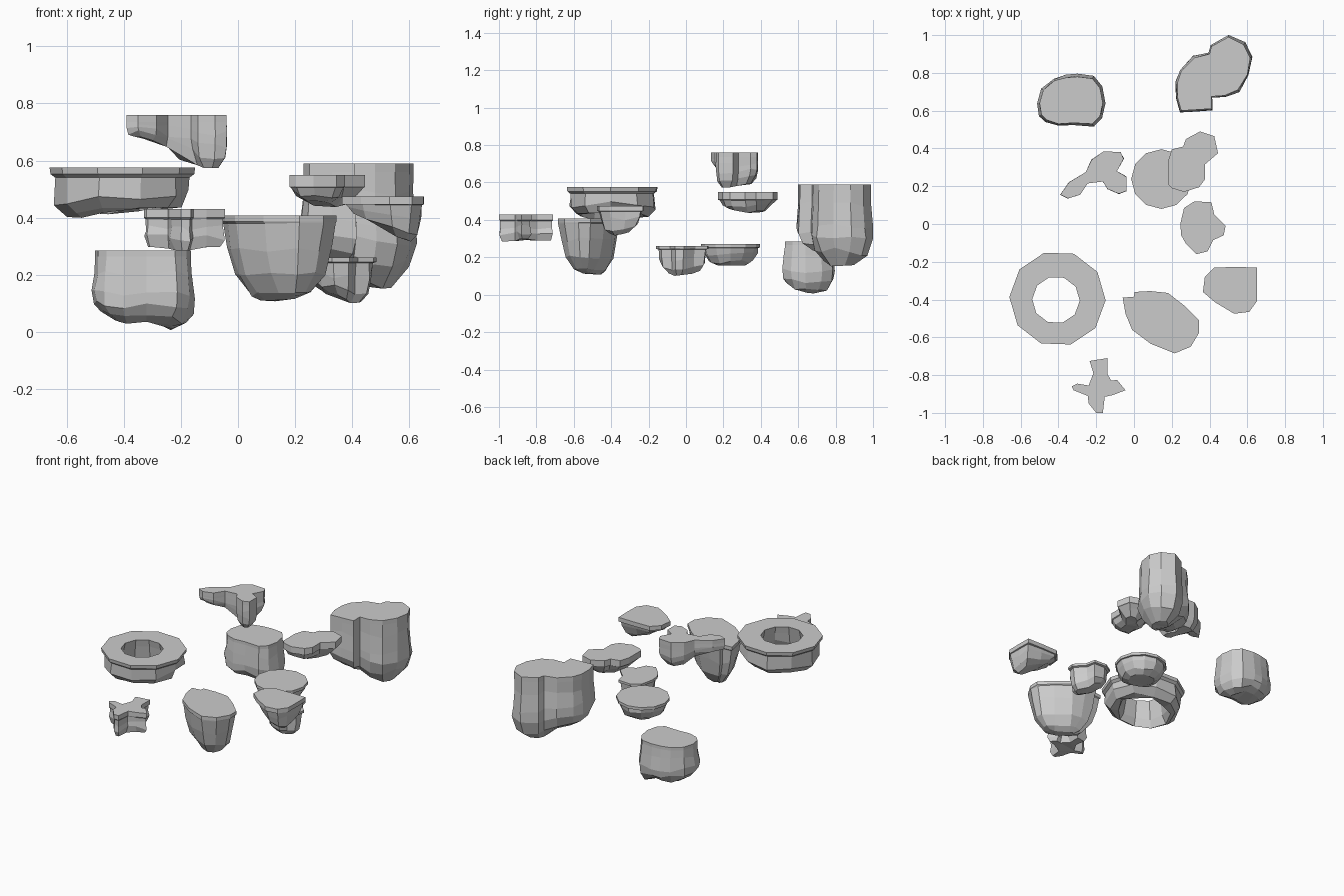
import bpy, bmesh, math, random
from mathutils import Vector as V
from mathutils.geometry import intersect_point_line

random.seed(4)


def finish(bm, name):
    bmesh.ops.recalc_face_normals(bm, faces=bm.faces[:])
    me = bpy.data.meshes.new(name)
    bm.to_mesh(me)
    bm.free()
    ob = bpy.data.objects.new(name, me)
    bpy.context.collection.objects.link(ob)


def nearest(p, spine):
    """Closest point to p on the island's spine polyline."""
    best = spine[0]
    for a, b in zip(spine, spine[1:]):
        q, t = intersect_point_line(p, a, b)
        q = a.lerp(b, min(1, max(0, t)))
        if (q - p).length < (best - p).length:
            best = q
    return best


def bottom_z(p, lows):
    """Height of the underside, blended from a few low points (x, y, z)."""
    w = [1 / ((p.x - x) ** 2 + (p.y - y) ** 2 + 0.0008) ** 1.3 for x, y, z in lows]
    return sum(a * l[2] for a, l in zip(w, lows)) / sum(w)


def bridge(bm, a, b):
    n = len(a)
    for i in range(n):
        j = (i + 1) % n
        bm.faces.new((a[i], a[j], b[j], b[i]))


def island(name, top, rim, outline, spine, lows, layers):
    """Flat cap, vertical rim, then layers of (scale to spine, depth fraction)."""
    bm = bmesh.new()
    pts = [V((x, y)) for x, y in outline]
    spine = [V(s) for s in spine]
    rings = [[bm.verts.new((p.x, p.y, z)) for p in pts] for z in (top, top - rim)]
    for s, f in layers:
        ring = []
        for p in pts:
            q = nearest(p, spine).lerp(p, s + random.uniform(-.03, .03))
            z0 = top - rim
            z = z0 + (bottom_z(q, lows) - z0) * f
            if 0.1 < f < 1:
                z += random.uniform(-.012, .012)
            ring.append(bm.verts.new((q.x, q.y, z)))
        rings.append(ring)
    for a, b in zip(rings, rings[1:]):
        bridge(bm, a, b)
    bm.faces.new(rings[0])
    cap = bm.faces.new(rings[-1])
    bmesh.ops.triangulate(bm, faces=[cap])
    finish(bm, name)


BULGE = [(1.03, .25), (1.1, .55), (1.06, .75), (.85, .92), (.45, 1)]
TAPER = [(.97, .02), (.88, .35), (.72, .68), (.42, .93), (.2, 1)]
BOWL = [(.92, .02), (.86, .3), (.7, .75), (.4, 1)]
STEP = [(.86, .03), (.83, .4), (.78, .75), (.5, 1)]

# Tall islands at the back
island("tall_back_island", .59, .03,
       [(.23, .75), (.25, .81), (.32, .88), (.4, .9), (.41, .94), (.5, .99), (.58, .95),
        (.615, .88), (.6, .79), (.55, .71), (.48, .68), (.41, .675), (.41, .61),
        (.33, .605), (.25, .6), (.23, .67)],
       [(.34, .73), (.49, .83)],
       [(.3, .65, .25), (.3, .8, .24), (.5, .82, .14), (.6, .8, .19), (.52, .95, .16)],
       [(1, .2), (1.06, .5), (1.08, .68), (.9, .86), (.4, 1)])
island("low_back_island", .285, .02,
       [(-.5, .64), (-.48, .71), (-.42, .76), (-.36, .775), (-.3, .78), (-.22, .77),
        (-.18, .72), (-.165, .64), (-.18, .57), (-.22, .53), (-.32, .535), (-.4, .53),
        (-.46, .55), (-.49, .58)],
       [(-.38, .65), (-.28, .65)],
       [(-.46, .62, .05), (-.38, .62, .025), (-.31, .66, .05), (-.21, .68, .0)], BULGE)

# Highest, crooked island
island("high_crooked_island", .76, .025,
       [(-.39, .155), (-.345, .22), (-.255, .275), (-.225, .34), (-.16, .385), (-.07, .38),
        (-.055, .345), (-.09, .28), (-.04, .25), (-.04, .175), (-.08, .16), (-.14, .185),
        (-.165, .225), (-.245, .215), (-.285, .155), (-.35, .135)],
       [(-.33, .18), (-.24, .245), (-.15, .31), (-.1, .22)],
       [(-.35, .17, .685), (-.25, .24, .65), (-.16, .33, .59), (-.1, .22, .57)],
       [(1, .25), (1, .5), (.9, .75), (.5, 1)])

# Round low island and the thin one overlapping it
island("round_island", .27, .018,
       [(.145 + .16 * math.cos(a * math.tau / 12), .238 + .158 * math.sin(a * math.tau / 12))
        for a in range(12)],
       [(.145, .24)], [(.1, .2, .165), (.15, .3, .155), (.2, .22, .155)],
       [(.94, .02), (.9, .35), (.74, .8), (.5, 1)])
island("thin_island", .55, .042,
       [(.18, .21), (.18, .33), (.2, .395), (.26, .41), (.275, .45), (.35, .49), (.425, .465),
        (.445, .375), (.375, .315), (.375, .235), (.345, .195), (.265, .17), (.2, .19)],
       [(.28, .27), (.34, .38)],
       [(.25, .25, .46), (.33, .35, .435), (.38, .4, .45)],
       [(.93, .05), (.75, .5), (.4, 1)])

# Small islands on the right
island("lobed_right_island", .26, .015,
       [(.245, 0), (.265, .085), (.32, .12), (.41, .115), (.425, .05), (.485, -.01),
        (.475, -.06), (.42, -.085), (.39, -.145), (.33, -.16), (.275, -.105), (.25, -.06)],
       [(.34, .03), (.37, -.04)],
       [(.3, .05, .15), (.31, -.08, .14), (.4, -.03, .09), (.44, -.03, .11)], STEP)
island("front_right_island", .475, .028,
       [(.365, -.36), (.375, -.28), (.425, -.23), (.54, -.228), (.65, -.23), (.652, -.32),
        (.65, -.41), (.61, -.465), (.53, -.475), (.43, -.415)],
       [(.5, -.33), (.57, -.36)],
       [(.42, -.33, .42), (.5, -.33, .375), (.58, -.38, .335), (.61, -.38, .305)], BOWL)

# Pointed island at the front
island("pointed_front_island", .408, .022,
       [(-.06, -.39), (0, -.385), (.003, -.36), (.085, -.355), (.18, -.365), (.27, -.435),
        (.345, -.51), (.345, -.575), (.3, -.65), (.215, -.685), (.09, -.635), (-.01, -.56),
        (-.045, -.475)],
       [(.12, -.48), (.19, -.54)],
       [(.1, -.48, .11), (.16, -.5, .1), (.22, -.55, .13)], TAPER)

# Cross-shaped island
hub = (-.19, -.87)
island("cross_island", .43, .03,
       [(-.33, -.86), (-.3, -.845), (-.24, -.855), (-.215, -.79), (-.235, -.725), (-.14, -.71),
        (-.14, -.795), (-.12, -.83), (-.09, -.825), (-.045, -.88), (-.11, -.905),
        (-.155, -.915), (-.165, -1), (-.2, -1), (-.24, -.95), (-.245, -.91), (-.32, -.88)],
       [(-.29, -.862), hub, (-.183, -.74), hub, (-.19, -.96), hub, (-.09, -.87)],
       [(-.28, -.865, .3), (-.18, -.75, .29), (-.19, -.87, .28), (-.19, -.96, .285),
        (-.1, -.87, .3)],
       [(.85, .05), (.8, .35), (.95, .65), (.6, 1)])

# Ring island: a cross-section swept round ten sides
bm = bmesh.new()
N = 10
section = [(.126, .575), (.255, .575), (.252, .553), (.235, .54), (.237, .47), (.2, .43),
           (.165, .425), (.14, .46), (.135, .53)]
loops = []
for i in range(N):
    a = math.tau * (i + .5) / N + .28
    loop = []
    for k, (r, z) in enumerate(section):
        if 4 <= k <= 7:
            r += random.uniform(-.012, .012)
            z += random.uniform(-.014, .014) + .016 * math.cos(a)
        cx, cy = (-.405, -.395) if k in range(1, 6) else (-.413, -.402)
        loop.append(bm.verts.new((cx + r * math.cos(a), cy + r * math.sin(a) * .99, z)))
    loops.append(loop)
for i in range(N):
    bridge(bm, loops[i], loops[(i + 1) % N])
finish(bm, "ring_island")
